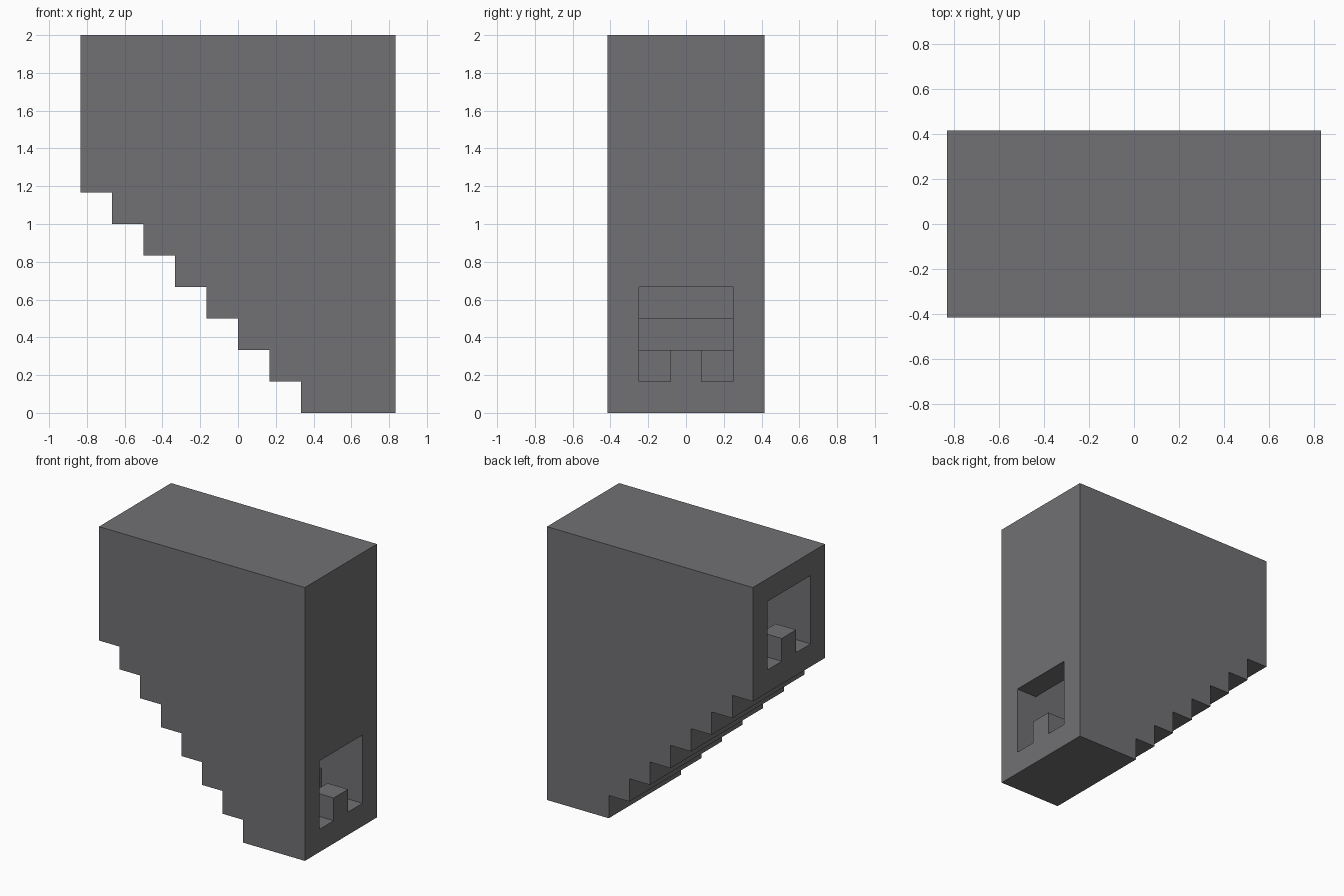
import bpy, bmesh
from mathutils import Vector

U = 1 / 6  # one building block

cube = bpy.data.objects.get("Cube")
if cube:
    bpy.data.objects.remove(cube)

grey = bpy.data.materials.new("stone_grey")
grey.use_nodes = True
COLOUR = (0.165, 0.16, 0.17, 1)
grey.diffuse_color = COLOUR
grey.node_tree.nodes["Principled BSDF"].inputs["Base Color"].default_value = COLOUR


def extrude_profile(name, profile, half_depth):
    """Extrude an x-z outline (in blocks) symmetrically along y."""
    bm = bmesh.new()
    face = bm.faces.new([bm.verts.new((x * U, -half_depth * U, z * U)) for x, z in profile])
    new = bmesh.ops.extrude_face_region(bm, geom=[face])["geom"]
    verts = [v for v in new if isinstance(v, bmesh.types.BMVert)]
    bmesh.ops.translate(bm, verts=verts, vec=Vector((0, 2 * half_depth * U, 0)))
    bmesh.ops.recalc_face_normals(bm, faces=bm.faces)
    mesh = bpy.data.meshes.new(name)
    bm.to_mesh(mesh)
    bm.free()
    mesh.materials.append(grey)
    obj = bpy.data.objects.new(name, mesh)
    bpy.context.collection.objects.link(obj)
    return obj


def stairs(x, z, steps):
    """Points climbing towards -x: a riser, then a tread, for each step."""
    points = [(x, z)]
    for i in range(steps):
        points += [(x - i, z + i + 1), (x - i - 1, z + i + 1)]
    return points


def cut(target, cutter):
    mod = target.modifiers.new("cut", "BOOLEAN")
    mod.operation = "DIFFERENCE"
    mod.solver = "EXACT"
    mod.object = cutter
    bpy.context.view_layer.objects.active = target
    bpy.ops.object.modifier_apply(modifier=mod.name)
    cutter.hide_render = True
    bpy.data.objects.remove(cutter)


# Outer shell with a stepped underside
shell = extrude_profile("stairway_shell", [(5, 12), (5, 0)] + stairs(2, 0, 7) + [(-5, 12)], 2.5)

# Stair passage: stepped floor below, stepped ceiling above
floor = [(6, 1)] + stairs(3, 1, 7)[:-1] + [(-6, 8)]
ceiling = [(6, 4)] + stairs(4, 4, 7)[:-1] + [(-6, 11)]
passage = extrude_profile("passage_cutter", floor + ceiling[::-1], 1.5)

# Leave a solid post standing in the middle of each doorway
for x0, x1, top in ((4, 7, 2), (-7, -4, 9)):
    post = extrude_profile("doorway_post", [(x0, top - 2), (x1, top - 2), (x1, top), (x0, top)], 0.5)
    cut(passage, post)

cut(shell, passage)
